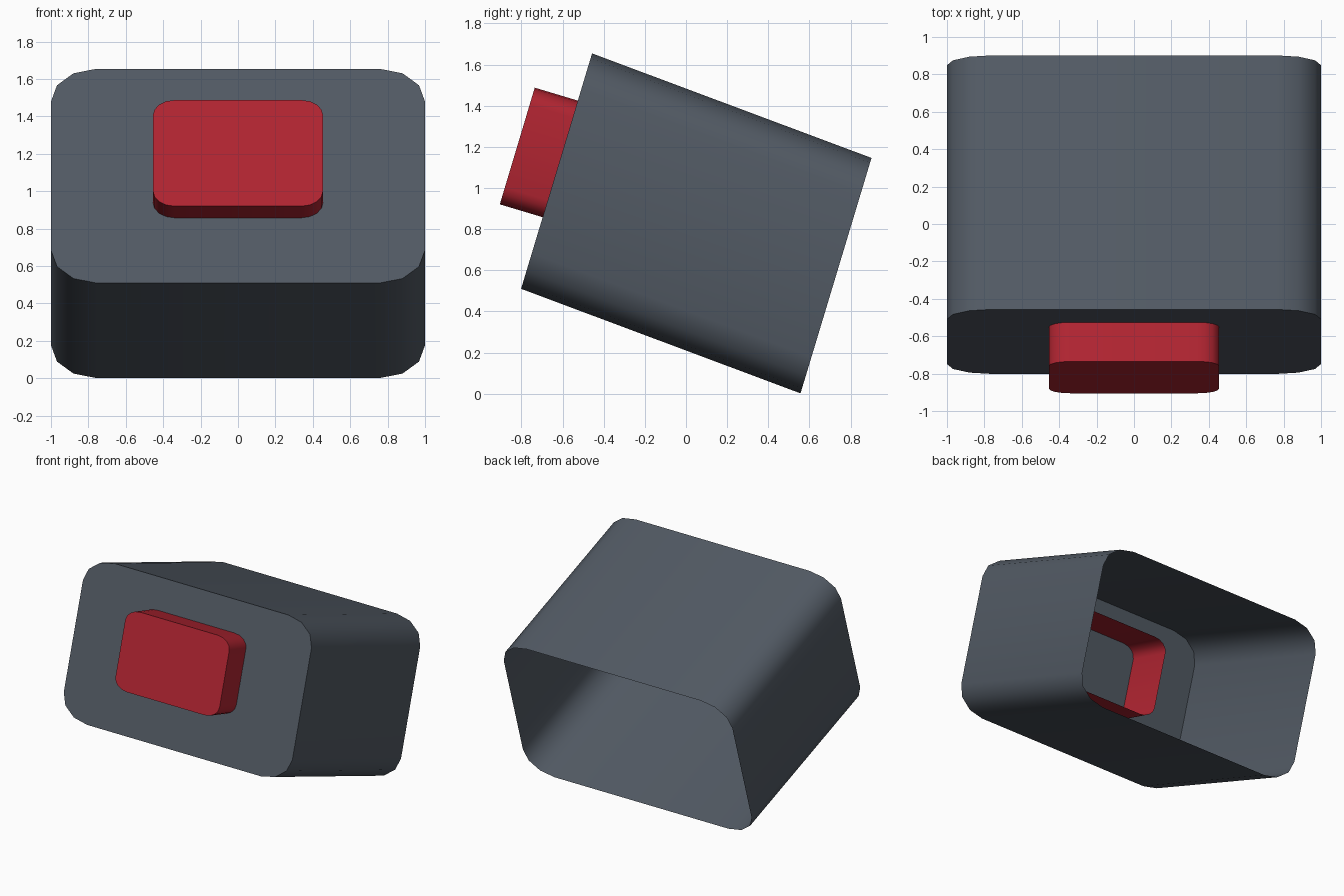
import bpy, bmesh, math
from mathutils import Vector

if "Cube" in bpy.data.objects:
    bpy.data.objects.remove(bpy.data.objects["Cube"])


def material(name, rgb):
    m = bpy.data.materials.new(name)
    m.diffuse_color = (*rgb, 1.0)
    m.use_nodes = True
    m.node_tree.nodes["Principled BSDF"].inputs["Base Color"].default_value = m.diffuse_color
    return m


grey = material("slate grey", (0.084, 0.102, 0.127))
red = material("deep red", (0.44, 0.018, 0.031))


def rounded_outline(half_w, rx, rt, segs):
    """Rounded rectangle, x in units, t from -0.5 to 0.5 of the height."""
    pts = []
    for sx, st, start in ((1, 1, 0), (-1, 1, 90), (-1, -1, 180), (1, -1, 270)):
        for i in range(segs + 1):
            a = math.radians(start + 90 * i / segs)
            pts.append((sx * (half_w - rx) + rx * math.cos(a),
                        st * (0.5 - rt) + rt * math.sin(a)))
    return pts


def open_shell(name, outline, centre, up, depth, mat):
    """Thin shell with a front cap and an open back, swept along depth."""
    centre, up, depth = Vector(centre), Vector(up), Vector(depth)
    bm = bmesh.new()
    front = [bm.verts.new(centre + Vector((x, 0, 0)) + up * t) for x, t in outline]
    back = [bm.verts.new(v.co + depth) for v in front]
    bm.faces.new(front)
    n = len(front)
    for i in range(n):
        j = (i + 1) % n
        bm.faces.new((front[j], front[i], back[i], back[j]))
    bm.normal_update()
    # Point the cap, and so the whole shell, outwards
    cap = next(f for f in bm.faces if len(f.verts) == n)
    if cap.normal.dot(depth) > 0:
        bmesh.ops.reverse_faces(bm, faces=bm.faces[:])
    me = bpy.data.meshes.new(name)
    bm.to_mesh(me)
    bm.free()
    me.materials.append(mat)
    ob = bpy.data.objects.new(name, me)
    bpy.context.collection.objects.link(ob)
    bpy.ops.object.select_all(action='DESELECT')
    ob.select_set(True)
    bpy.context.view_layer.objects.active = ob
    bpy.ops.object.shade_smooth_by_angle(angle=math.radians(40))
    return ob


# Tilted housing, open at the back
open_shell("housing", rounded_outline(1.0, 0.24, 0.153, 3),
           (0, -0.629, 1.082), (0, 0.345, 1.144), (0, 1.358, -0.508), grey)

# Red button, pushed through the front wall into the housing
open_shell("button", rounded_outline(0.455, 0.115, 0.145, 4),
           (0, -0.82, 1.204), (0, 0.17, 0.567), (0, 0.57, -0.171), red)
